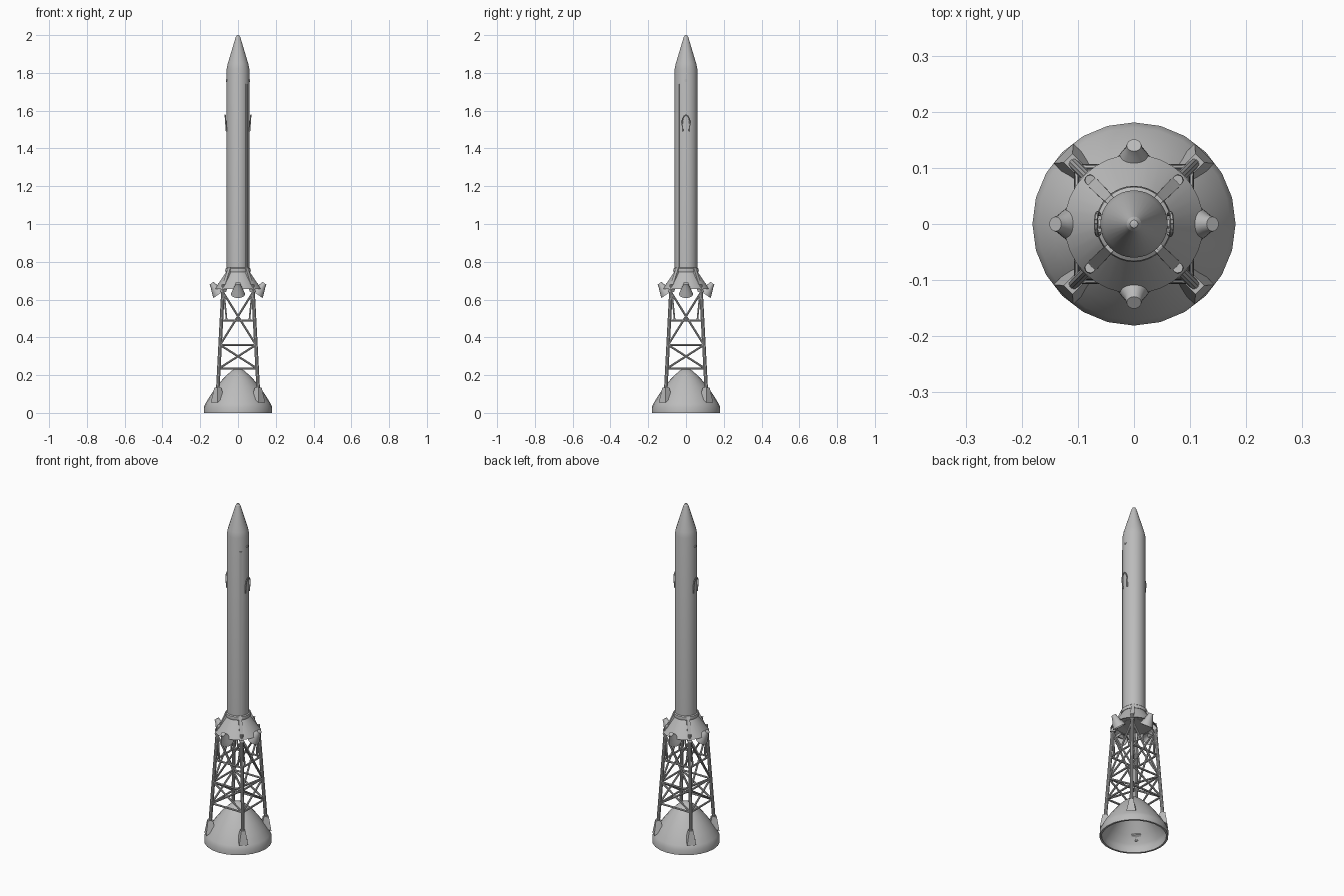
import bpy, bmesh, math
from mathutils import Vector, Matrix

if "Cube" in bpy.data.objects:
    bpy.data.objects.remove(bpy.data.objects["Cube"])

grey = bpy.data.materials.new("light grey")
grey.diffuse_color = (0.5, 0.5, 0.5, 1)
grey.use_nodes = True
grey.node_tree.nodes["Principled BSDF"].inputs["Base Color"].default_value = grey.diffuse_color


def finish(name, bm, angle=30):
    bmesh.ops.recalc_face_normals(bm, faces=bm.faces)
    me = bpy.data.meshes.new(name)
    bm.to_mesh(me)
    bm.free()
    me.materials.append(grey)
    ob = bpy.data.objects.new(name, me)
    bpy.context.collection.objects.link(ob)
    bpy.context.view_layer.objects.active = ob
    ob.select_set(True)
    bpy.ops.object.shade_smooth_by_angle(angle=math.radians(angle))
    ob.select_set(False)
    return ob


def lathe(bm, profile, segs, mat=Matrix()):
    """Revolve (radius, height) points about local z."""
    rings = []
    for r, z in profile:
        if r == 0:
            rings.append([bm.verts.new(mat @ Vector((0, 0, z)))] * segs)
        else:
            rings.append([bm.verts.new(mat @ Vector((r * math.cos(a), r * math.sin(a), z)))
                          for a in (2 * math.pi * i / segs for i in range(segs))])
    for lo, hi in zip(rings, rings[1:]):
        for i in range(segs):
            j = (i + 1) % segs
            vs = list(dict.fromkeys((lo[i], lo[j], hi[j], hi[i])))
            if len(vs) > 2:
                bm.faces.new(vs)


def rod(bm, a, b, r, segs=8):
    a, b = Vector(a), Vector(b)
    d = b - a
    m = Matrix.Translation(a) @ d.to_track_quat('Z', 'Y').to_matrix().to_4x4()
    lathe(bm, [(0, 0), (r, 0), (r, d.length), (0, d.length)], segs, m)


def loft(bm, rings):
    """Closed solid through matching rings of points."""
    vs = [[bm.verts.new(p) for p in ring] for ring in rings]
    n = len(vs[0])
    for lo, hi in zip(vs, vs[1:]):
        for i in range(n):
            bm.faces.new((lo[i], lo[(i + 1) % n], hi[(i + 1) % n], hi[i]))
    bm.faces.new(vs[0])
    bm.faces.new(vs[-1])


def spin(k, offset=0):
    return Matrix.Rotation(math.radians(90 * k + offset), 4, 'Z')


# Hollow protective dome at the bottom
bm = bmesh.new()
lathe(bm, [(0, .222), (.03, .213), (.06, .183), (.105, .122), (.135, .087), (.162, .048), (.17, .03),
           (.17, 0), (.181, 0), (.181, .03), (.172, .05), (.145, .095), (.115, .137),
           (.085, .174), (.06, .2), (.03, .226), (.012, .233), (0, .235)], 24)
finish("base_dome", bm)

# Motor tube with collar and nose
bm = bmesh.new()
lathe(bm, [(0, .68), (.06, .68), (.06, 1.82), (.054, 1.85), (.018, 1.97),
           (.013, 1.987), (.007, 1.997), (0, 2)], 32)
finish("motor_tube_and_nose", bm, 12)
bm = bmesh.new()
lathe(bm, [(.058, .745), (.066, .745), (.068, .752), (.066, .764), (.058, .77)], 32)
finish("collar_ring", bm)

# Flared skirt
bm = bmesh.new()
lathe(bm, [(.059, .745), (.063, .745), (.124, .655), (.118, .655), (.1, .675), (.0, .69)], 32)
finish("flared_skirt", bm)

# Four canted nozzles
bm = bmesh.new()
for k in range(4):
    m = spin(k) @ Matrix.Translation((.1, 0, .629)) @ Matrix.Rotation(math.radians(35), 4, 'Y')
    lathe(bm, [(0, .07), (.013, .07), (.016, .055), (.027, .028), (.037, 0),
               (.034, 0), (.024, .028), (.012, .055), (0, .055)], 20, m)
finish("exhaust_nozzles", bm)

# Tower: half width of the tower at a height
def w(z):
    return .11 - (z - .07) * .03 / .57


bm = bmesh.new()
for k in range(4):
    rod(bm, spin(k) @ Vector((w(.06), w(.06), .06)), spin(k) @ Vector((w(.68), w(.68), .68)), .0095, 10)
finish("tower_legs", bm)

bm = bmesh.new()
for k in range(4):
    def p(x, z):
        return spin(k) @ Vector((x, -w(z), z))
    for z in (.235, .36, .49):
        rod(bm, p(-w(z), z), p(w(z), z), .0055)
    for lo, hi in ((.235, .36), (.36, .64)):
        for s in (-1, 1):
            rod(bm, p(-s * w(lo), lo), p(s * w(hi), hi), .0055)
    for s in (-1, 1):
        rod(bm, p(s * .06, .49), p(s * .076, .65), .0045)
finish("tower_braces", bm)

# Wedge-shaped leg feet and fairings over the skirt
bm = bmesh.new()
for k in range(4):
    m = spin(k, 45)

    def quad(x0, x1, hw, z0, z1):
        return [m @ Vector(v) for v in ((x0, -hw, z0), (x1, -hw, z1), (x1, hw, z1), (x0, hw, z0))]
    loft(bm, [quad(.128, .178, .025, .085, .055), quad(.138, .166, .011, .135, .135)])
finish("leg_feet", bm)

bm = bmesh.new()
for k in range(4):
    m = spin(k, 45)
    loft(bm, [quad(.1, .125, .011, .64, .64), quad(.055, .074, .009, .745, .75),
              quad(.055, .066, .008, .77, .77)])
finish("skirt_fairings", bm)

# Cable conduit along the tube
bm = bmesh.new()
m = spin(0, -42)
loft(bm, [quad(.055, .064, .006, .75, .75), quad(.055, .064, .006, 1.74, 1.74)])
finish("cable_conduit", bm)

# Arched side ports: raised rim around a recessed-looking plate
bm = bmesh.new()
for s in (-1, 1):
    outline = [(-.017, 1.49)]
    outline += [(-.02 * math.cos(math.pi * i / 10), 1.535 + .042 * math.sin(math.pi * i / 10)) for i in range(11)]
    outline += [(.017, 1.49)]
    pts = [Vector((s * (.0605 + .0075 * max(0, (z - 1.48) / .1)), y, z)) for y, z in outline]
    for a, b in zip(pts, pts[1:]):
        rod(bm, a, b, .0035, 6)
finish("side_port_rims", bm)

# Small round ports near the nose
bm = bmesh.new()
for s in (-1, 1):
    rod(bm, (s * .055, 0, 1.76), (s * .063, 0, 1.76), .008, 12)
finish("steering_ports", bm)
